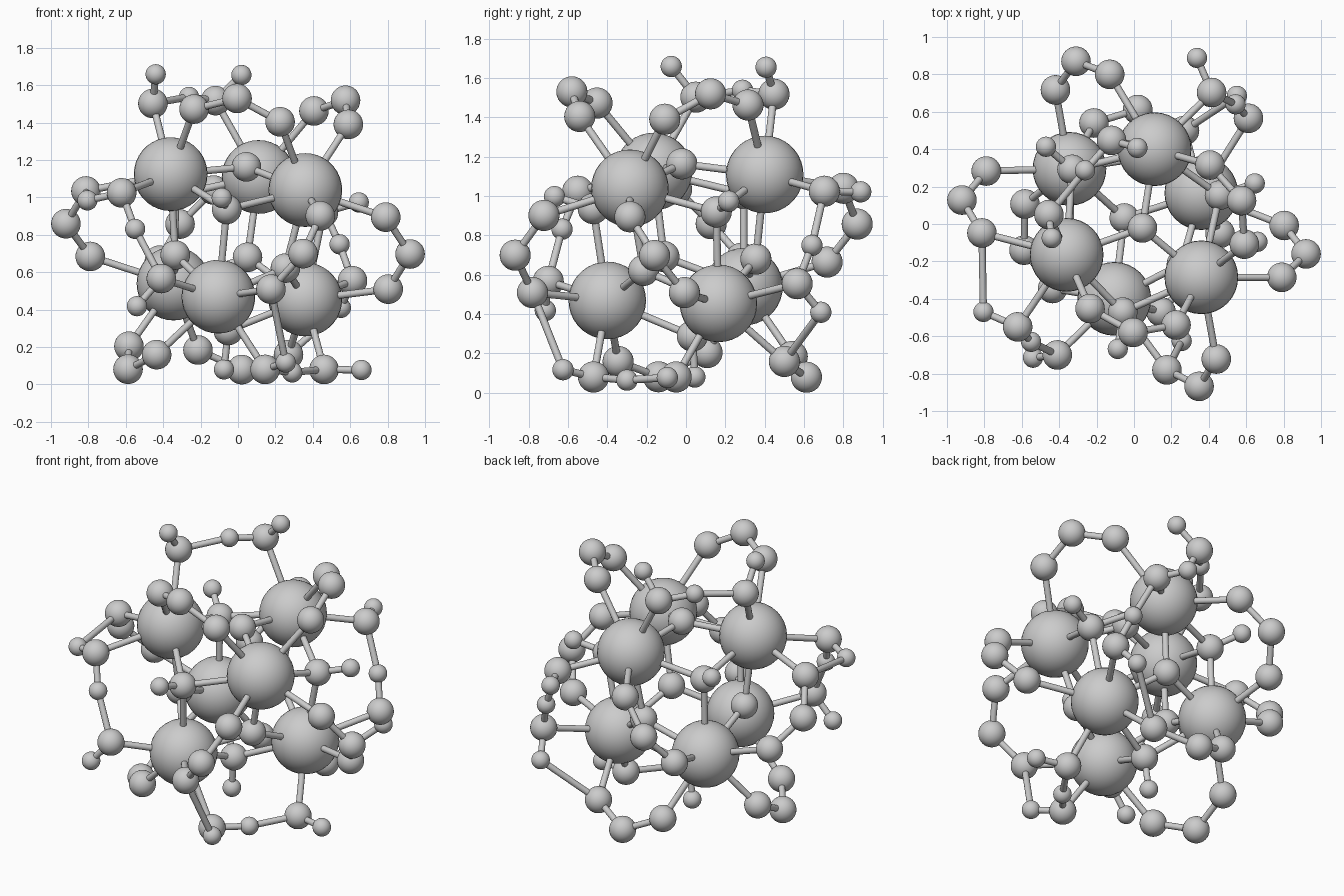
import bpy, bmesh
from mathutils import Vector, Matrix

if "Cube" in bpy.data.objects:
    bpy.data.objects.remove(bpy.data.objects["Cube"])

R_BIG, R_MID, R_SMALL, R_ROD = 0.197, 0.079, 0.054, 0.019
DROP = Vector((0, 0, -0.006))
V = Vector


def finish(bm, name):
    for f in bm.faces:
        f.smooth = True
    me = bpy.data.meshes.new(name)
    bm.to_mesh(me)
    bm.free()
    ob = bpy.data.objects.new(name, me)
    bpy.context.collection.objects.link(ob)
    return ob


def ball(name, p, r):
    bm = bmesh.new()
    bmesh.ops.create_uvsphere(bm, u_segments=32, v_segments=18, radius=r)
    finish(bm, name).location = V(p) + DROP


def rod(a, b, name="bond_rod"):
    a, b = V(a), V(b)
    d = b - a
    bm = bmesh.new()
    bmesh.ops.create_cone(bm, cap_ends=False, segments=16, radius1=R_ROD,
                          radius2=R_ROD, depth=d.length)
    ob = finish(bm, name)
    ob.matrix_world = (Matrix.Translation((a + b) / 2 + DROP)
                       @ d.to_track_quat('Z', 'Y').to_matrix().to_4x4())


# six large balls at the corners of a tilted octahedron
big = {
    'A': (-.36, -.165, 1.13), 'B': (.11, .40, 1.115), 'C': (.36, -.285, 1.045),
    'D': (-.345, .295, .545), 'E': (-.105, -.40, .475), 'F': (.36, .165, .46),
}
for p in big.values():
    ball("large_ball", p, R_BIG)

# caps over the eight octahedron faces; every other cap carries a small ball
centre = sum((V(p) for p in big.values()), V()) / 6


def cap(face, with_knob):
    out = sum((V(big[k]) for k in face), V()) / 3 - centre
    p = centre + out * (1.66 if with_knob else 1.24)
    ball("face_ball", p, R_MID)
    for k in face:
        rod(p, big[k])
    if with_knob:
        q = centre + out * 2.35
        ball("face_knob", q, R_SMALL)
        rod(p, q)


for face in ("ABC", "CEF", "ADE", "BDF"):
    cap(face, False)
for face in ("BCF", "ACE", "ABD", "DEF"):
    cap(face, True)

# eight three-ball arches, each joining two large balls
arches = {
    "CF": [(.79, -.285, .90), (.92, -.16, .703), (.803, -.008, .515)],
    "DA": [(-.79, .283, .69), (-.92, .128, .865), (-.813, -.048, 1.04)],
    "BD": [(-.13, .80, 1.045), (-.31, .87, .863), (-.42, .717, .67)],
    "EC": [(.176, -.78, .515), (.348, -.868, .705), (.44, -.722, .907)],
    "BC": [(.406, .315, 1.468), (.575, .125, 1.525), (.59, -.108, 1.396)],
    "ED": [(-.435, -.345, .165), (-.588, -.14, .087), (-.583, .107, .21)],
    "AC": [(-.235, -.452, 1.478), (-.005, -.58, 1.535), (.225, -.54, 1.41)],
    "FD": [(.27, .50, .165), (.02, .612, .085), (-.214, .54, .19)],
}
for ends, pts in arches.items():
    for p in pts:
        ball("arch_ball", p, R_MID)
    path = [big[ends[0]]] + pts + [big[ends[1]]]
    for a, b in zip(path, path[1:]):
        rod(a, b)

# four bridges: knob, ball, shared small ball, ball, knob
bridges = {
    "AB": [(-.44, -.075, 1.664), (-.455, .05, 1.508), (-.262, .287, 1.543),
           (-.12, .447, 1.523), (.018, .407, 1.66)],
    "EF": [(.255, -.625, .123), (.145, -.47, .086), (.29, -.30, .07),
           (.46, -.05, .086), (.66, -.095, .083)],
    "AE": [(-.805, -.47, .99), (-.622, -.55, 1.03), (-.55, -.63, .837),
           (-.41, -.70, .572), (-.54, -.715, .424)],
    "BF": [(.337, .888, 1.027), (.415, .703, 1.03), (.543, .64, .755),
           (.612, .565, .56), (.55, .685, .415)],
}
for ends, pts in bridges.items():
    for i, p in enumerate(pts):
        ball("bridge_ball" if i % 2 else "bridge_knob", p, R_MID if i % 2 else R_SMALL)
    for a, b in zip(pts, pts[1:]):
        rod(a, b)
    rod(big[ends[0]], pts[1])
    rod(big[ends[1]], pts[3])

# long rods tying three knobs to neighbouring arches
rod(bridges["AE"][0], arches["DA"][2], "long_rod")
rod(bridges["EF"][0], arches["EC"][0], "long_rod")
rod(bridges["BF"][4], arches["FD"][0], "long_rod")
